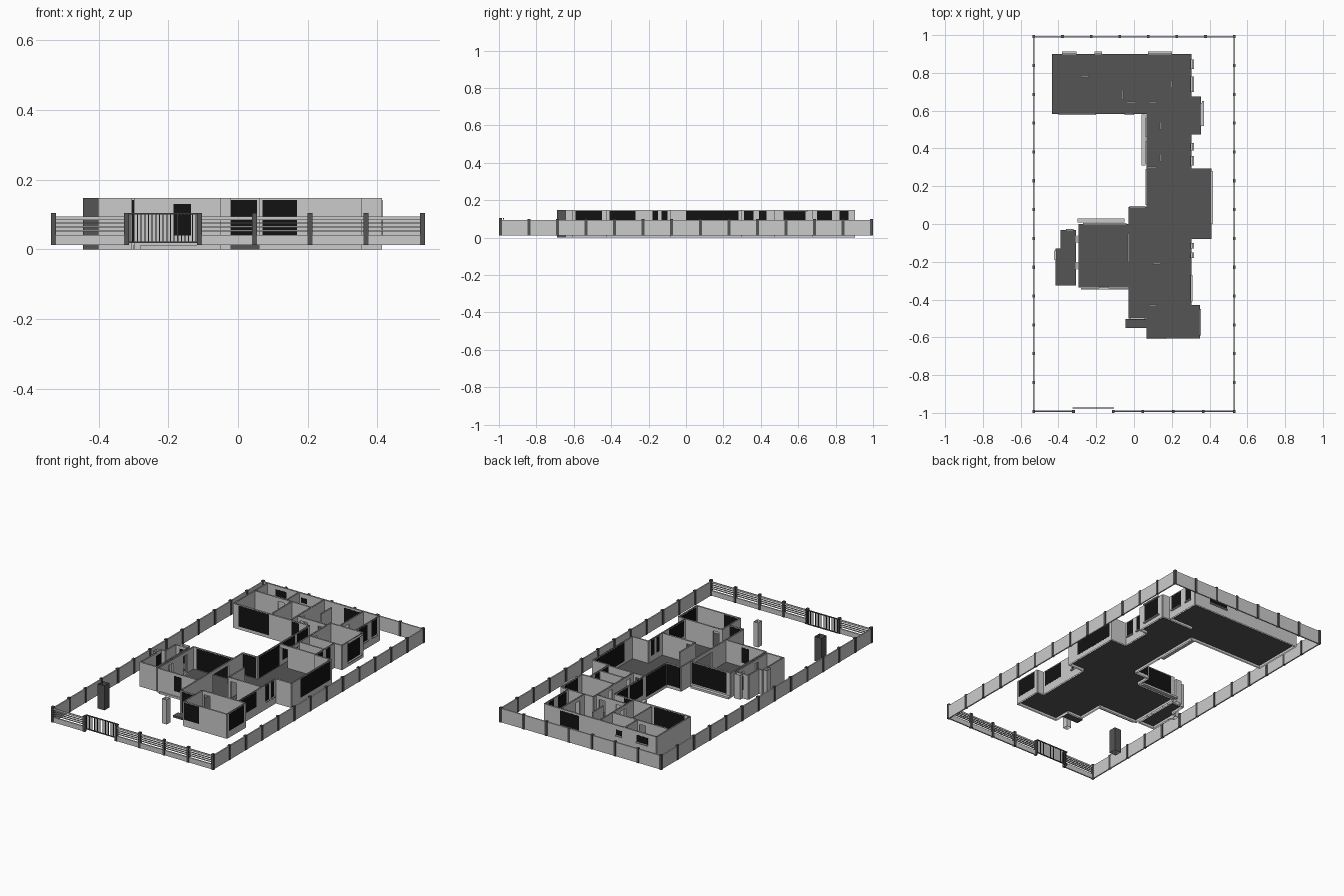
import bpy, bmesh

H, FLOOR, T = 0.147, 0.015, 0.008      # wall top, floor level, wall thickness


def material(name, v):
    m = bpy.data.materials.new(name)
    m.diffuse_color = (v, v, v, 1)
    return m


BLACK = material("dark_glass", 0.006)
DARK = material("dark_grey", 0.09)


def box(bm, x0, x1, y0, y1, z0, z1, top=True, bottom=True):
    v = [bm.verts.new((x, y, z)) for z in (z0, z1)
         for x, y in ((x0, y0), (x1, y0), (x1, y1), (x0, y1))]
    for i in range(4):
        j = (i + 1) % 4
        bm.faces.new((v[i], v[j], v[j + 4], v[i + 4]))
    if top:
        bm.faces.new(v[4:])
    if bottom:
        bm.faces.new(v[3::-1])


def finish(bm, name, mat=None):
    me = bpy.data.meshes.new(name)
    bm.to_mesh(me)
    bm.free()
    ob = bpy.data.objects.new(name, me)
    bpy.context.collection.objects.link(ob)
    if mat:
        me.materials.append(mat)


def boxes(name, items, mat=None, **kw):
    bm = bmesh.new()
    for b in items:
        box(bm, *b, **kw)
    finish(bm, name, mat)


walls, inner, glass = bmesh.new(), bmesh.new(), bmesh.new()


def wall(axis, c, a, b, openings=(), bm=None, base=0.0):
    """Wall along an axis at offset c; openings are (start, end, sill, head, glazed)."""
    bm = bm or walls

    def piece(target, s, e, z0, z1, t=T):
        if e - s < 0.001 or z1 - z0 < 0.001:
            return
        r = (s, e, c - t / 2, c + t / 2) if axis == 'x' else (c - t / 2, c + t / 2, s, e)
        box(target, *r, z0, z1, top=z1 < H, bottom=z0 > base)

    pos = a
    for s, e, z0, z1, glazed in openings:
        piece(bm, pos, s, base, H)
        piece(bm, s, e, base, z0)
        piece(bm, s, e, z1, H)
        if glazed:
            piece(glass, s, e, z0, z1, T * 1.2)
        pos = e
    piece(bm, pos, b, base, H)


def win(s, e, z0=0.05, z1=0.142):
    return (s, e, z0, z1, True)


def door(s, e):
    return (s, e, FLOOR, 0.125, False)


# rear wing
wall('x', 0.90, -0.435, 0.305, [win(-0.38, -0.305, 0.085, 0.125), win(-0.21, -0.17, 0.09, 0.12),
                                win(0.075, 0.20, 0.05, 0.135)])
wall('y', -0.435, 0.58, 0.90)
wall('x', 0.582, -0.435, 0.065, [win(-0.40, -0.20, 0.018), win(-0.05, 0.0, 0.018)])
wall('y', 0.305, 0.675, 0.90, [win(0.70, 0.78), win(0.82, 0.87)])
wall('x', 0.675, 0.14, 0.355)
wall('y', 0.355, 0.475, 0.675, [win(0.52, 0.64, 0.03)])
wall('x', 0.475, 0.305, 0.355)
wall('y', 0.305, 0.295, 0.475, [win(0.31, 0.36), win(0.39, 0.43)])
# corridor and living rooms
wall('y', 0.065, 0.30, 0.582, [win(0.32, 0.44, 0.04), win(0.46, 0.56, 0.04)])
wall('x', 0.292, 0.305, 0.41)
wall('y', 0.41, -0.08, 0.295, [win(0.0, 0.28, 0.03)])
wall('x', -0.08, 0.305, 0.41)
wall('y', 0.065, 0.09, 0.30, [win(0.10, 0.29, 0.018)])
wall('x', 0.09, -0.03, 0.065, [win(-0.025, 0.06, 0.018)])
wall('y', -0.03, 0.0, 0.09)
wall('x', 0.0, -0.295, -0.03, [win(-0.27, -0.04, 0.018)])
wall('y', 0.305, -0.43, -0.08, [win(-0.41, -0.27), win(-0.18, -0.15), win(-0.13, -0.10)])
# west wing
wall('y', -0.295, -0.335, 0.0, [door(-0.24, -0.20), door(-0.1, -0.06)])
wall('y', -0.308, -0.325, -0.03, [door(-0.24, -0.20), door(-0.1, -0.06)])
wall('x', -0.335, -0.295, -0.03, [win(-0.185, -0.135, 0.04, 0.13)])
wall('x', -0.325, -0.42, -0.308)
wall('y', -0.415, -0.325, -0.13, [win(-0.19, -0.14, 0.05, 0.13)])
wall('x', -0.13, -0.415, -0.39)
wall('y', -0.39, -0.13, -0.035)
wall('x', -0.032, -0.39, -0.308, [win(-0.36, -0.32, 0.05, 0.13)])
# front room
wall('y', -0.03, -0.50, -0.335)
wall('x', -0.50, -0.03, 0.065, [win(-0.02, 0.055, 0.018)])
wall('y', 0.065, -0.605, -0.50)
wall('x', -0.605, 0.065, 0.35, [win(0.07, 0.17, 0.04)])
wall('y', 0.35, -0.605, -0.43, [win(-0.59, -0.45, 0.04)])
wall('x', -0.43, 0.30, 0.35)
finish(walls, "outer_walls")

# inner partitions
for p in [('x', 0.78, -0.435, -0.06, [door(-0.28, -0.24)]), ('y', -0.225, 0.78, 0.90),
          ('y', -0.06, 0.582, 0.90, [door(0.66, 0.71)]), ('y', -0.19, 0.60, 0.78),
          ('x', 0.645, -0.06, 0.14, [door(-0.04, 0.01), door(0.08, 0.12)]),
          ('y', 0.20, 0.675, 0.90, [door(0.72, 0.76)]), ('y', 0.03, 0.74, 0.84),
          ('y', 0.14, 0.30, 0.675, [door(0.33, 0.37), door(0.50, 0.54)]),
          ('x', 0.38, 0.14, 0.305), ('x', 0.475, 0.14, 0.305),
          ('x', 0.30, 0.065, 0.305, [door(0.07, 0.12)]),
          ('x', -0.21, 0.085, 0.305, [door(0.10, 0.14)]), ('y', 0.085, -0.21, -0.06),
          ('y', -0.03, -0.335, 0.0, [door(-0.20, -0.05)]),
          ('x', -0.43, 0.065, 0.305, [door(0.08, 0.12)]), ('y', 0.065, -0.50, -0.43)]:
    wall(*p, bm=inner, base=FLOOR)
finish(inner, "inner_walls")
finish(glass, "window_glass", BLACK)

# floors
bm = bmesh.new()
for x0, x1, y0, y1 in [(-0.435, 0.305, 0.582, 0.90), (0.305, 0.355, 0.475, 0.675),
                       (0.065, 0.305, 0.295, 0.582), (0.065, 0.41, 0.09, 0.295),
                       (-0.03, 0.305, -0.43, 0.09), (0.305, 0.41, -0.08, 0.09),
                       (-0.295, -0.03, -0.335, 0.0), (-0.415, -0.308, -0.325, -0.13),
                       (-0.39, -0.308, -0.13, -0.032), (-0.03, 0.065, -0.50, -0.43),
                       (0.065, 0.35, -0.605, -0.43)]:
    bm.faces.new([bm.verts.new((x, y, FLOOR)) for x, y in
                  ((x0, y0), (x1, y0), (x1, y1), (x0, y1))])
finish(bm, "floors", DARK)

# entrance step, ledges and window surrounds
boxes("entrance_step", [(-0.045, 0.065, -0.55, -0.504, 0, 0.012)], DARK)
boxes("ledges", [(-0.30, -0.05, 0.008, 0.028, 0, 0.012), (-0.28, -0.03, -0.346, -0.339, 0, 0.012),
                 (0.04, 0.06, 0.31, 0.58, 0, 0.012)])
boxes("window_surrounds",
      [(a, b, 0.904, 0.914, z - 0.006, z) for a, b, z in
       ((-0.38, -0.305, 0.085), (-0.21, -0.17, 0.09), (0.075, 0.20, 0.05))]
      + [(0.359, 0.37, 0.52, 0.65, z, z + 0.006) for z in (0.024, 0.141)]
      + [(0.309, 0.318, a, b, 0.044, 0.05) for a, b in
         ((0.31, 0.36), (0.39, 0.43), (0.70, 0.78), (0.82, 0.87), (-0.18, -0.15), (-0.13, -0.10))])

# open-topped porch pillars
boxes("dark_pillar", [(-0.445, -0.40, -0.69, -0.645, 0, H)], DARK, top=False, bottom=False)
boxes("light_pillars", [(-0.05, -0.02, -0.645, -0.61, 0, H), (-0.355, -0.315, -0.025, -0.005, 0, H),
                        (-0.44, -0.415, -0.175, -0.135, 0, H)], top=False, bottom=False)

# boundary walls
X, Y, Z0, Z1 = 0.53, 0.992, 0.012, 0.095
boxes("boundary_walls", [(s * X - 0.004, s * X + 0.004, -Y, Y, Z0, Z1) for s in (-1, 1)]
      + [(-X, X, Y - 0.004, Y + 0.004, Z0, Z1)])

# boundary posts
front = [-0.53, -0.32, -0.11, 0.047, 0.207, 0.367, 0.53]
posts = [(s * X, -Y + 2 * Y * i / 13, 0.1) for s in (-1, 1) for i in range(1, 13)]
posts += [(-X + 2 * X * i / 7, Y, 0.1) for i in range(8)]
posts += [(x, -Y, 0.105) for x in front]
boxes("boundary_posts", [(x - 0.007, x + 0.007, y - 0.008, y + 0.008, Z0, z)
                         for x, y, z in posts], DARK)

# front fence: low wall, cap rail and thin rails either side of the gate
spans = [(-0.53, -0.32), (-0.11, 0.53)]
boxes("front_low_wall", [(a, b, -Y - 0.004, -Y + 0.004, Z0, 0.042) for a, b in spans])
boxes("front_rails", [(a, b, -Y - 0.003, -Y + 0.003, z, z + h) for a, b in spans
                      for z, h in ((0.085, 0.01), (0.074, 0.004), (0.063, 0.004), (0.052, 0.004))])

# sliding gate
GY = -0.975
bars = [(-0.32 + 0.21 * i / 20 - 0.0015, -0.32 + 0.21 * i / 20 + 0.0015,
         GY - 0.002, GY + 0.002, 0.02, 0.104) for i in range(21)]
boxes("sliding_gate", bars + [(-0.325, -0.105, GY - 0.003, GY + 0.003, z, z + 0.005)
                              for z in (0.018, 0.1)], DARK)
